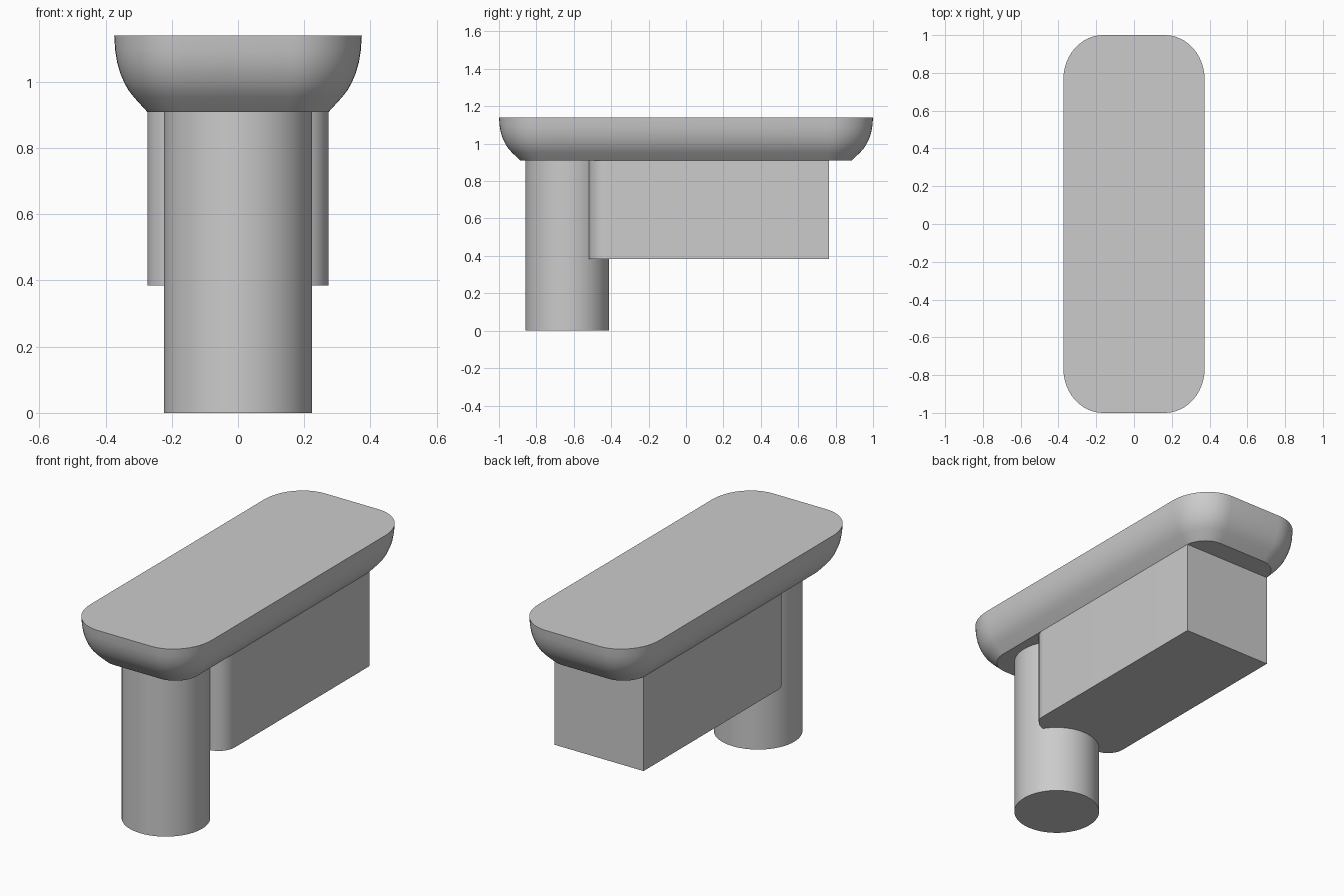
import bpy, bmesh, math

if "Cube" in bpy.data.objects:
    bpy.data.objects.remove(bpy.data.objects["Cube"])

grey = bpy.data.materials.new("light grey")
grey.diffuse_color = (0.6, 0.6, 0.6, 1)
grey.use_nodes = True
grey.node_tree.nodes["Principled BSDF"].inputs["Base Color"].default_value = grey.diffuse_color


def rounded_rect(hx, hy, rx, ry, steps=12):
    """Counter-clockwise outline of a rectangle with elliptical corners."""
    pts = []
    for i, (sx, sy) in enumerate([(1, 1), (-1, 1), (-1, -1), (1, -1)]):
        for k in range(steps + 1):
            a = math.pi / 2 * (i + k / steps)
            pts.append((sx * (hx - rx) + rx * math.cos(a),
                        sy * (hy - ry) + ry * math.sin(a)))
    return pts


def loft(name, rings):
    """Skin stacked outlines, given as (z, points) from bottom to top."""
    bm = bmesh.new()
    loops = [[bm.verts.new((x, y, z)) for x, y in pts] for z, pts in rings]
    n = len(loops[0])
    for lo, hi in zip(loops, loops[1:]):
        for i in range(n):
            j = (i + 1) % n
            bm.faces.new((lo[i], lo[j], hi[j], hi[i]))
    bm.faces.new(loops[0][::-1])
    bm.faces.new(loops[-1])
    me = bpy.data.meshes.new(name)
    bm.to_mesh(me)
    bm.free()
    me.materials.append(grey)
    ob = bpy.data.objects.new(name, me)
    bpy.context.collection.objects.link(ob)
    bpy.ops.object.select_all(action='DESELECT')
    ob.select_set(True)
    bpy.context.view_layer.objects.active = ob
    bpy.ops.object.shade_smooth_by_angle(angle=math.radians(30))
    return ob


# Top slab: curved underside, (inset, height) from bottom to top
profile = [(0.1, 0.909), (0.06, 0.953), (0.043, 0.975), (0.03, 0.998),
           (0.018, 1.027), (0.009, 1.058), (0.003, 1.095), (0, 1.14)]
loft("top_slab", [(z, rounded_rect(0.374 - d, 1 - d * 1.15,
                                   0.21 - d * 0.8, 0.235 - d))
                  for d, z in profile])

# Round front post
circle = [(0.224 * math.cos(a), -0.635 + 0.224 * math.sin(a))
          for a in (math.tau * i / 64 for i in range(64))]
loft("front_post", [(0, circle), (0.912, circle)])

# Body block: square at the back, rounded at the two front corners
block = [(0.274, 0.765), (-0.274, 0.765)]
for sx, start in ((-1, math.pi), (1, 1.5 * math.pi)):
    for k in range(11):
        a = start + math.pi / 2 * k / 10
        block.append((sx * 0.174 + 0.1 * math.cos(a),
                      -0.42 + 0.1 * math.sin(a)))
loft("body_block", [(0.384, block), (0.912, block)])
